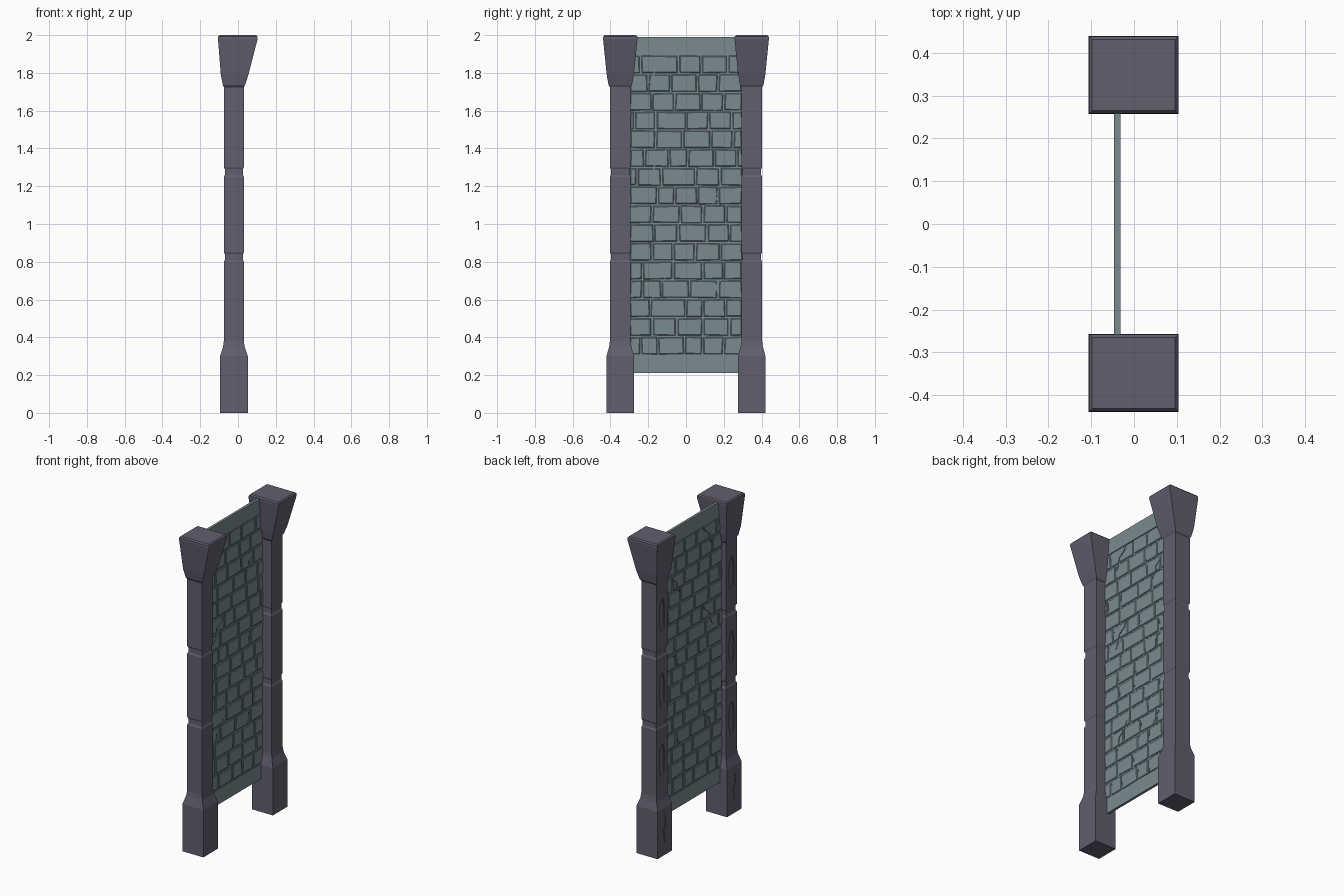
import bpy, bmesh, random
from mathutils import Vector

if "Cube" in bpy.data.objects:
    bpy.data.objects.remove(bpy.data.objects["Cube"])

random.seed(4)


def material(name, rgb):
    m = bpy.data.materials.new(name)
    m.diffuse_color = (*rgb, 1)
    m.use_nodes = True
    m.node_tree.nodes["Principled BSDF"].inputs["Base Color"].default_value = m.diffuse_color
    return m


DARK = material("dark_stone", (0.12, 0.113, 0.158))
PALE = material("pale_stone", (0.195, 0.255, 0.275))


def loft(bm, rings):
    """Closed solid through a list of equal-length point rings."""
    rows = [[bm.verts.new(p) for p in r] for r in rings]
    n = len(rows[0])
    for a, b in zip(rows, rows[1:]):
        for i in range(n):
            bm.faces.new((a[i], a[(i + 1) % n], b[(i + 1) % n], b[i]))
    bm.faces.new(rows[0][::-1])
    bm.faces.new(rows[-1])


def slab(bm, poly, x0, x1):
    """Prism: outline in (y, z) extruded along x."""
    loft(bm, [[(x, y, z) for y, z in poly] for x in (x0, x1)])


def rect(y0, y1, z0, z1):
    return [(y0, z0), (y1, z0), (y1, z1), (y0, z1)]


def ribbon(path, w):
    """Thin crack outline tapering to its ends."""
    last = len(path) - 1
    ws = [w * (0.25 if i in (0, last) else 1) for i in range(last + 1)]
    return ([(y - d, z) for (y, z), d in zip(path, ws)] +
            [(y + d, z) for (y, z), d in zip(path, ws)][::-1])


def finish(bm, name, mat=None):
    bmesh.ops.recalc_face_normals(bm, faces=bm.faces[:])
    me = bpy.data.meshes.new(name)
    bm.to_mesh(me)
    bm.free()
    ob = bpy.data.objects.new(name, me)
    bpy.context.collection.objects.link(ob)
    if mat:
        me.materials.append(mat)
    return ob


def cut(ob, cutter):
    cutter.hide_render = True
    cutter.display_type = 'WIRE'
    m = ob.modifiers.new("cut", 'BOOLEAN')
    m.operation, m.object, m.solver = 'DIFFERENCE', cutter, 'EXACT'


# Pillars: z, x min, x max, half width in y
SHAFT = (-0.075, 0.031, 0.055)
GROOVE = (-0.070, 0.026, 0.050)
profile = [(0, -0.095, 0.052, 0.073), (0.30, -0.095, 0.052, 0.073),
           (0.35, -0.079, 0.035, 0.059), (0.38, *SHAFT)]
for z in (0.80, 1.25):
    profile += [(z, *SHAFT), (z + 0.01, *GROOVE), (z + 0.04, *GROOVE), (z + 0.05, *SHAFT)]
profile += [(1.725, *SHAFT), (1.735, -0.080, 0.037, 0.062), (1.79, -0.091, 0.055, 0.072),
            (1.98, -0.106, 0.104, 0.091), (1.992, -0.105, 0.103, 0.090), (2.0, -0.098, 0.096, 0.083)]

for side, label in ((-1, "front"), (1, "back")):
    yc = 0.348 * side
    bm = bmesh.new()
    loft(bm, [[(x0, yc - h, z), (x1, yc - h, z), (x1, yc + h, z), (x0, yc + h, z)]
              for z, x0, x1, h in profile])
    pillar = finish(bm, label + "_pillar", DARK)

    # Worn hollows on the outer face of each shaft section
    bm = bmesh.new()
    for z in (0.60, 1.05, 1.52):
        pts = [(-0.022, -0.09), (0.012, -0.11), (0.026, -0.04), (0.020, 0.07),
               (-0.010, 0.10), (-0.026, 0.03)]
        slab(bm, [(yc + y, z + dz) for y, dz in pts], -0.1, -0.069)
    slab(bm, ribbon([(yc, 0.08), (yc + 0.01, 0.15), (yc - 0.008, 0.2), (yc, 0.27)], 0.004),
         -0.12, -0.090)
    cut(pillar, finish(bm, label + "_hollow_cutter"))

# Panel core (mortar) with top and bottom borders
bm = bmesh.new()
slab(bm, rect(-0.298, 0.298, 0.25, 1.95), -0.0425, -0.0355)
finish(bm, "panel_core", PALE)
for name, z0, z1 in (("bottom_border", 0.21, 0.305), ("top_border", 1.893, 1.99)):
    bm = bmesh.new()
    slab(bm, rect(-0.298, 0.298, z0, z1), -0.047, -0.031)
    finish(bm, name, PALE)

# Bricks: vertical joints of each course in hundredths, top to bottom
joints = [(-24, -4, 8, 22), (-20, -8, 6, 17), (-18, -6, 8, 20), (-27, -16, 0, 12, 24),
          (-16, -2, 13, 25), (-22, -9, 1, 15, 27), (-26, -13, 5, 18), (-15, -6, 6, 17),
          (-18, -3, 9, 21), (-17, -4, 11, 23), (-18, -7, 5, 18), (-23, -7, 9, 20),
          (-23, -13, 2, 17), (-19, 0, 9, 21), (-18, -5, 9, 23), (-24, -15, -1, 9, 20)]
bm = bmesh.new()
for row, js in enumerate(joints):
    z1 = 1.895 - row * 0.0993
    ys = [-0.30] + [j / 100 for j in js] + [0.30]
    for y0, y1 in zip(ys, ys[1:]):
        base = rect(y0 + 0.005, y1 - 0.005, z1 - 0.0943, z1 - 0.005)
        base = [Vector(p) + Vector((random.uniform(-.003, .003), random.uniform(-.002, .002)))
                for p in base]
        inset = [p + Vector((s * 0.004, t * 0.004))
                 for p, (s, t) in zip(base, ((1, 1), (-1, 1), (-1, -1), (1, -1)))]
        loft(bm, [[(x, *p) for p in ring] for x, ring in
                  ((-0.047, inset), (-0.044, base), (-0.034, base), (-0.031, inset))])
bricks = finish(bm, "bricks", PALE)

# Jagged cracks through the bricks
bm = bmesh.new()
for z in (0.66, 1.33, 1.83):
    slab(bm, ribbon([(-0.20, z - 0.09), (-0.17, z - 0.04), (-0.165, z), (-0.12, z + 0.03),
                     (-0.10, z + 0.08)], 0.005), -0.06, -0.02)
for z in (0.66, 1.14, 1.62):
    slab(bm, ribbon([(0.13, z - 0.05), (0.16, z - 0.01), (0.155, z + 0.015), (0.20, z + 0.05)],
                    0.005), -0.06, -0.02)
cut(bricks, finish(bm, "crack_cutter"))
